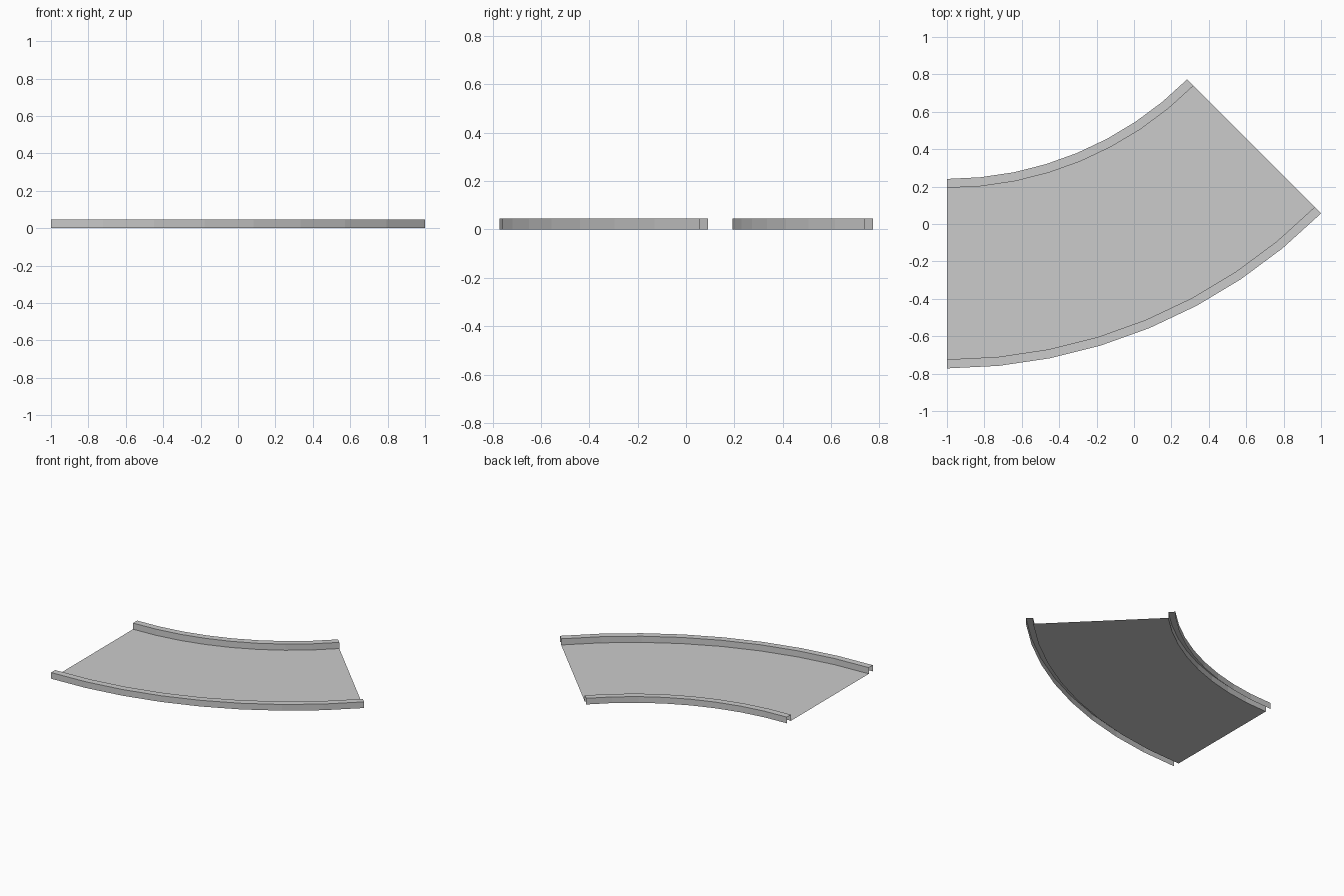
import bpy, bmesh, math

if "Cube" in bpy.data.objects:
    bpy.data.objects.remove(bpy.data.objects["Cube"])

R_OUT, R_IN = 2.828, 1.815      # outer and inner radii of the bend
CX, CY = -1.0, 2.056            # bend centre
RAIL_W, RAIL_H = 0.048, 0.046
STEPS, SWEEP = 8, math.radians(45)


def sweep(name, profile):
    """Sweep an open (radius, z) profile around the bend centre."""
    bm = bmesh.new()
    rows = []
    for i in range(STEPS + 1):
        a = SWEEP * i / STEPS
        rows.append([bm.verts.new((CX + r * math.sin(a), CY - r * math.cos(a), z))
                     for r, z in profile])
    for a, b in zip(rows, rows[1:]):
        for j in range(len(profile) - 1):
            bm.faces.new((a[j], b[j], b[j + 1], a[j + 1]))
    mesh = bpy.data.meshes.new(name)
    bm.to_mesh(mesh)
    bm.free()
    obj = bpy.data.objects.new(name, mesh)
    bpy.context.collection.objects.link(obj)
    return obj


def rail(name, r_far, r_near):
    # Hollow kerb: two walls and a top, open underneath and at the ends
    return sweep(name, [(r_far, 0), (r_far, RAIL_H), (r_near, RAIL_H), (r_near, 0)])


# Flat thin road surface between the kerbs
sweep("road_surface", [(R_OUT - RAIL_W, 0), (R_IN + RAIL_W, 0)])

# Raised kerbs along both edges
rail("outer_kerb", R_OUT, R_OUT - RAIL_W)
rail("inner_kerb", R_IN + RAIL_W, R_IN)
